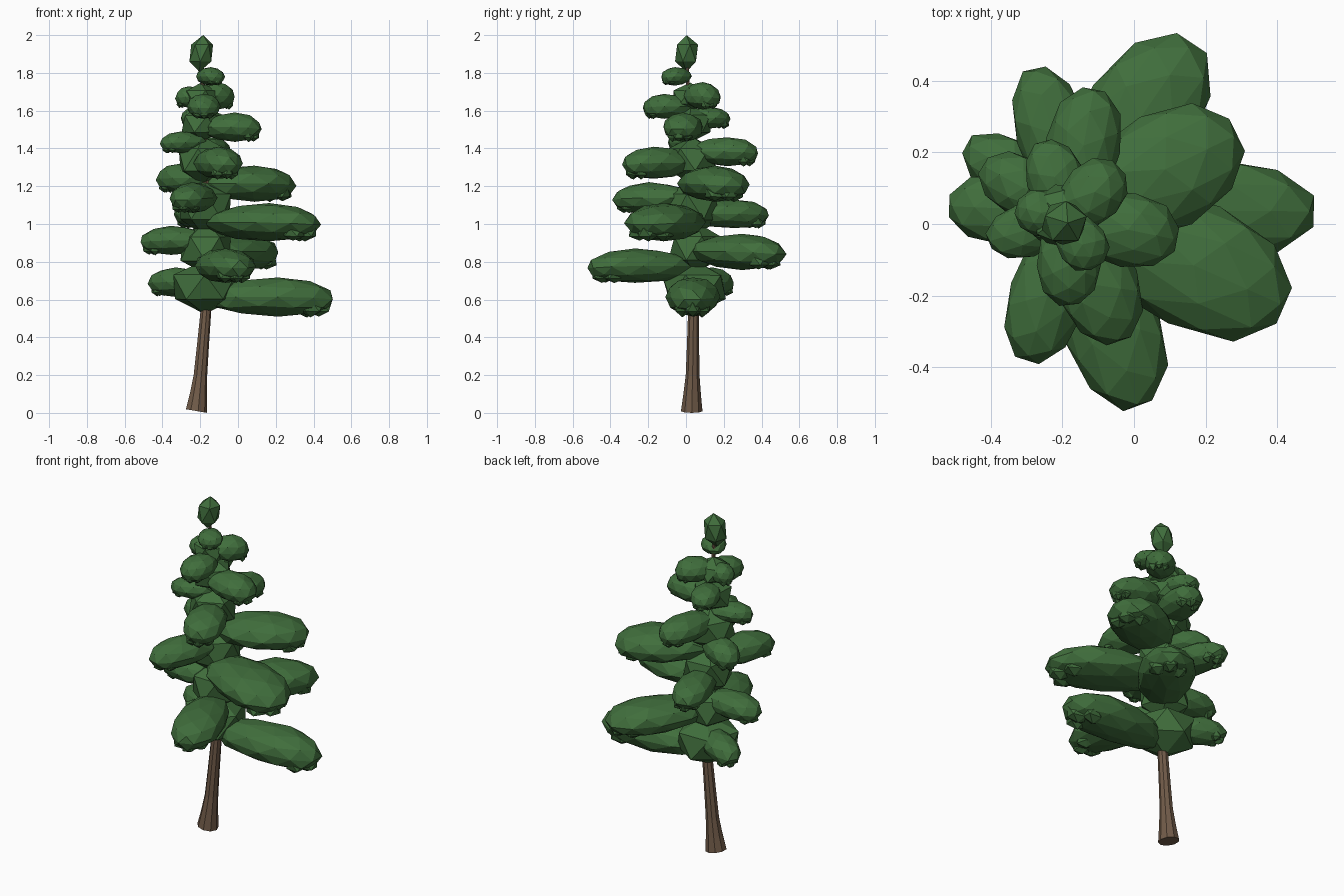
import bpy, bmesh, math, random
from mathutils import Vector, Matrix

if "Cube" in bpy.data.objects:
    bpy.data.objects.remove(bpy.data.objects["Cube"])

random.seed(4)


def material(name, rgb):
    m = bpy.data.materials.new(name)
    m.diffuse_color = (*rgb, 1)
    m.use_nodes = True
    m.node_tree.nodes["Principled BSDF"].inputs["Base Color"].default_value = m.diffuse_color
    return m


GREEN = material("needle green", (0.051, 0.155, 0.045))
BROWN = material("bark brown", (0.165, 0.105, 0.066))


def finish(bm, name, mat):
    bmesh.ops.recalc_face_normals(bm, faces=bm.faces)
    me = bpy.data.meshes.new(name)
    bm.to_mesh(me)
    bm.free()
    me.materials.append(mat)
    ob = bpy.data.objects.new(name, me)
    bpy.context.collection.objects.link(ob)
    return ob


def axis(z):
    """Centre of the slightly leaning trunk at height z."""
    pts = [(0, -0.222, 0.03), (0.2, -0.2, 0.035), (0.55, -0.17, 0.04),
           (0.9, -0.16, 0.035), (1.3, -0.175, 0.025), (2.0, -0.195, 0.0)]
    for (z0, x0, y0), (z1, x1, y1) in zip(pts, pts[1:]):
        if z <= z1:
            t = (z - z0) / (z1 - z0)
            return Vector((x0 + t * (x1 - x0), y0 + t * (y1 - y0), z))
    return Vector((-0.195, 0, z))


def lump(bm, centre, scale, sub, turn=0.0, jitter=0.0):
    """Faceted ellipsoid added to bm; returns its vertices."""
    rot = Matrix.Rotation(turn, 4, 'Z')
    vs = bmesh.ops.create_icosphere(bm, subdivisions=sub, radius=1)["verts"]
    for v in vs:
        p = v.co * (1 + random.uniform(-jitter, jitter))
        v.co = Vector(centre) + rot @ Vector((p.x * scale[0], p.y * scale[1], p.z * scale[2]))
    return vs


# Flared trunk
bm = bmesh.new()
rings, SIDES = [], 9
for z, r in [(0.01, 0.058), (0.1, 0.047), (0.2, 0.037), (0.35, 0.033), (0.55, 0.029),
             (1.0, 0.024), (1.5, 0.015), (1.88, 0.008)]:
    c = axis(z)
    rings.append([bm.verts.new(c + Vector((r * math.cos(a), r * math.sin(a),
                  -0.17 * r * math.cos(a) if z < 0.05 else 0)))
                  for a in (2 * math.pi * i / SIDES for i in range(SIDES))])
for lo, hi in zip(rings, rings[1:]):
    for i in range(SIDES):
        j = (i + 1) % SIDES
        bm.faces.new((lo[i], lo[j], hi[j], hi[i]))
bm.faces.new(rings[0])
bm.faces.new(rings[-1])
finish(bm, "trunk", BROWN)

# Inner foliage around the trunk
for z, r, h in [(0.665, 0.19, 0.145), (0.87, 0.15, 0.14), (1.09, 0.155, 0.15),
                (1.34, 0.145, 0.13), (1.53, 0.12, 0.1), (1.67, 0.10, 0.08)]:
    bm = bmesh.new()
    lump(bm, axis(z) + Vector((-0.01, 0.01, 0)), (r, r, h), 1, z * 9, 0.05)
    finish(bm, "inner_foliage", GREEN)

# Treetop bud
bm = bmesh.new()
for v in lump(bm, (-0.195, 0.003, 1.905), (0.068, 0.068, 0.1), 1, 0.3):
    v.co.x += 0.1 * (v.co.z - 1.9)
    v.co.z = min(v.co.z, 2.0)
finish(bm, "treetop", GREEN)

# Branches: tip x, tip y, bottom z, top z, width
BRANCHES = [
    (0.52, 0.035, 0.50, 0.72, 0.29), (-0.47, 0.225, 0.61, 0.77, 0.18),
    (0.015, -0.52, 0.68, 0.87, 0.28), (0.165, 0.51, 0.75, 0.95, 0.32),
    (-0.52, 0.05, 0.83, 0.99, 0.20), (0.435, -0.235, 0.90, 1.11, 0.36),
    (-0.28, 0.44, 0.97, 1.13, 0.21), (-0.30, -0.385, 1.05, 1.22, 0.22),
    (0.30, 0.255, 1.11, 1.31, 0.33), (-0.425, 0.165, 1.16, 1.32, 0.17),
    (-0.04, -0.335, 1.23, 1.41, 0.23), (-0.11, 0.385, 1.30, 1.46, 0.21),
    (-0.41, -0.05, 1.37, 1.49, 0.15), (0.125, -0.045, 1.43, 1.59, 0.21),
    (-0.255, 0.235, 1.50, 1.62, 0.16), (-0.18, -0.23, 1.55, 1.69, 0.18),
    (-0.04, 0.16, 1.60, 1.75, 0.17), (-0.33, 0.05, 1.61, 1.73, 0.13),
    (-0.10, -0.12, 1.73, 1.83, 0.14),
]
for tx, ty, z0, z1, w in BRANCHES:
    bm = bmesh.new()
    start = axis((z0 + z1) / 2)
    d = Vector((tx - start.x, ty - start.y, 0))
    length, turn = d.length, math.atan2(d.y, d.x)
    d.normalize()
    half, h = length / 2 + 0.01, z1 - z0
    mid = start + d * (length - half)
    mid.z = z0 + 0.52 * h
    # Main bough, fullest past its middle
    for v in lump(bm, mid, (half, w / 2, h * 0.48), 2, turn, 0.03):
        t = (v.co - mid).dot(d) / half
        v.co += d * half * 0.13 * max(1 - t * t, 0)
        v.co.z -= 0.07 * h * max(t, 0) ** 2
    # Small tufts merged into the underside near the tip
    side = Vector((-d.y, d.x, 0))
    for s, along in ((-0.19, 0.62), (0.17, 0.56), (0.0, 0.74)):
        c = mid + d * half * along + side * w * s
        c.z = z0 + 0.27 * h
        lump(bm, c, (half * 0.2, w * 0.17, h * 0.23), 1, turn + s, 0.08)
    finish(bm, "branch", GREEN)
